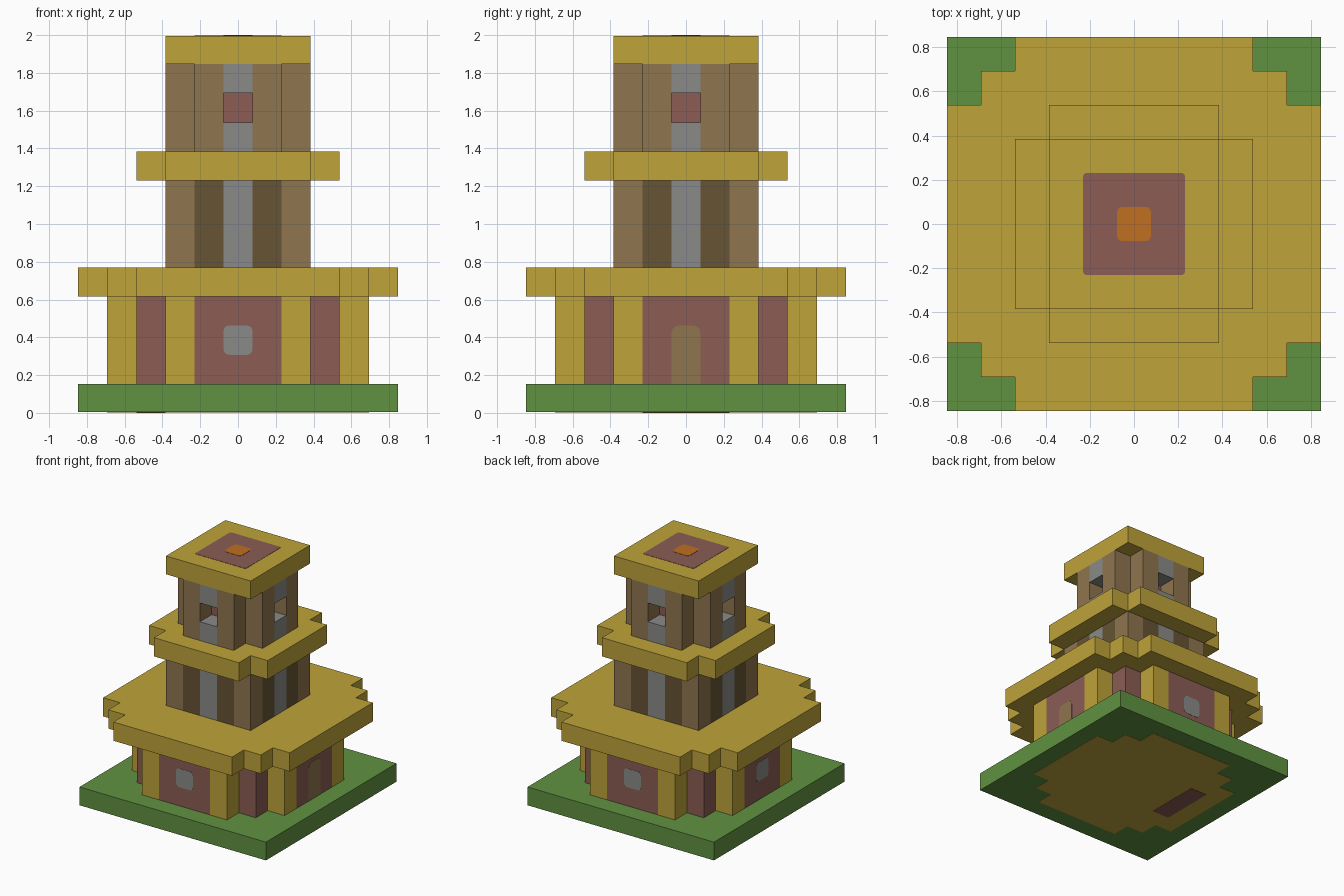
import bpy, bmesh, math
from mathutils import Matrix

U = 2 / 13          # one block
THIN = 0.002        # thickness step of the painted plates

cube = bpy.data.objects.get("Cube")
if cube:
    bpy.data.objects.remove(cube, do_unlink=True)


def linear(c):
    c /= 255
    return c / 12.92 if c <= 0.04045 else ((c + 0.055) / 1.055) ** 2.4


def make_material(name, rgb):
    mat = bpy.data.materials.new(name)
    col = [linear(c) for c in rgb] + [1]
    mat.diffuse_color = col
    mat.use_nodes = True
    mat.node_tree.nodes["Principled BSDF"].inputs["Base Color"].default_value = col
    return mat


GREEN = make_material("grass_green", (96, 145, 65))
YELLOW = make_material("straw_yellow", (191, 163, 58))
RED = make_material("clay_red", (139, 92, 84))
TAN = make_material("wood_tan", (143, 118, 78))
DARK = make_material("dark_wood", (102, 84, 51))
GREY = make_material("stone_grey", (138, 138, 136))
ORANGE = make_material("ember_orange", (192, 112, 32))


def prism(name, pts, z0, z1, sides, cap, matrix=Matrix()):
    """Extrude an outline given in blocks; side colours repeat around it."""
    mats = list(dict.fromkeys([cap] + sides))
    mesh = bpy.data.meshes.new(name)
    for m in mats:
        mesh.materials.append(m)
    bm = bmesh.new()
    low = [bm.verts.new((x * U, y * U, z0)) for x, y in pts]
    high = [bm.verts.new((x * U, y * U, z1)) for x, y in pts]
    bm.faces.new(low[::-1])
    bm.faces.new(high)
    n = len(pts)
    for i in range(n):
        j = (i + 1) % n
        face = bm.faces.new((low[i], low[j], high[j], high[i]))
        face.material_index = mats.index(sides[i % len(sides)])
    bm.transform(matrix)
    bm.to_mesh(mesh)
    bm.free()
    obj = bpy.data.objects.new(name, mesh)
    bpy.context.collection.objects.link(obj)
    return obj


def around(quarter):
    """Repeat a quarter of an outline on all four sides."""
    pts = []
    for _ in range(4):
        pts += quarter
        quarter = [(-y, x) for x, y in quarter]
    return pts


def rounded(w, y0, y1, r, round_bottom=True):
    """Rectangle outline with rounded corners, centred on x."""
    pts = []
    for k, (sx, y) in enumerate(((-1, y0), (1, y0), (1, y1), (-1, y1))):
        rad = r if round_bottom or k > 1 else 0
        cx = sx * (w / 2 - rad)
        cy = y + rad if k < 2 else y - rad
        for s in range(4 if rad else 1):
            a = math.pi + k * math.pi / 2 + s * math.pi / 6
            pts.append((cx + rad * math.cos(a), cy + rad * math.sin(a)))
    return pts


# Lawn, with the floor and mat showing underneath
ground_plan = around([(-1.5, -4.5), (1.5, -4.5), (2.5, -4.5), (2.5, -3.5),
                      (3.5, -3.5), (3.5, -2.5), (4.5, -2.5)])
prism("lawn", around([(-5.5, -5.5)]), 2 * THIN, U, [GREEN], GREEN)
prism("floor_underside", ground_plan, THIN, 3 * THIN, [YELLOW], YELLOW)
prism("floor_mat", [(-3.5, -1.5), (-2.5, -1.5), (-2.5, 1.5), (-3.5, 1.5)],
      0, 2 * THIN, [RED], RED)

# Ground storey: red walls between yellow posts
prism("ground_storey", ground_plan, U, 4 * U,
      [RED, YELLOW, YELLOW, RED, RED, YELLOW, YELLOW], YELLOW)

# Wide lower roof with stepped corners
prism("lower_roof", around([(-3.5, -5.5), (3.5, -5.5), (3.5, -4.5),
                            (4.5, -4.5), (4.5, -3.5)]),
      4 * U, 5 * U, [YELLOW], YELLOW)

# Middle storey with striped flat walls
prism("middle_storey", around([(-.5, -2.5), (.5, -2.5), (1.5, -2.5),
                               (2.5, -2.5), (2.5, -1.5)]),
      5 * U, 8 * U, [GREY, DARK, TAN, TAN, DARK], TAN)

# Middle roof ring
prism("middle_roof", around([(-2.5, -3.5), (2.5, -3.5), (2.5, -2.5)]),
      8 * U, 9 * U, [YELLOW], YELLOW)

# Top storey: solid courses above and below recessed window openings
tower_plan = around([(-.5, -2.5), (.5, -2.5), (1.5, -2.5),
                     (1.5, -1.5), (2.5, -1.5)])
for name, level in (("tower_sill_course", 9), ("tower_lintel_course", 11)):
    prism(name, tower_plan, level * U, (level + 1) * U,
          [GREY, TAN, TAN, TAN, TAN], GREY)
prism("tower_window_course", around([(.5, -2.5), (1.5, -2.5), (1.5, -1.5),
                                     (2.5, -1.5), (2.5, -.5), (1.5, -.5),
                                     (1.5, .5)]),
      10 * U, 11 * U, [TAN, TAN, TAN, TAN, TAN, RED, TAN], TAN)

# Top roof with hearth inlay
top = 13 * U
prism("top_roof", around([(-2.5, -2.5)]), 12 * U, top - 2 * THIN, [YELLOW], YELLOW)
prism("hearth", rounded(3, -1.5, 1.5, .1), top - 3 * THIN, top - THIN, [RED], RED)
prism("hearth_fire", rounded(1, -.5, .5, .15), top - 2 * THIN, top, [ORANGE], ORANGE)

# Windows on three sides and the door on the left
upright = Matrix.Rotation(math.pi / 2, 4, 'X')
wall = 4.5 * U
for name, turn in (("front_window", 0), ("back_window", 2), ("right_window", 3)):
    spin = Matrix.Rotation(turn * math.pi / 2, 4, 'Z')
    prism(name, rounded(1, 2, 3, .18), wall - THIN, wall + THIN,
          [GREY], GREY, spin @ upright)
prism("door", rounded(1, 1, 3, .25, False), wall - THIN, wall + THIN,
      [TAN], TAN, Matrix.Rotation(math.pi / 2, 4, 'Z') @ upright)
